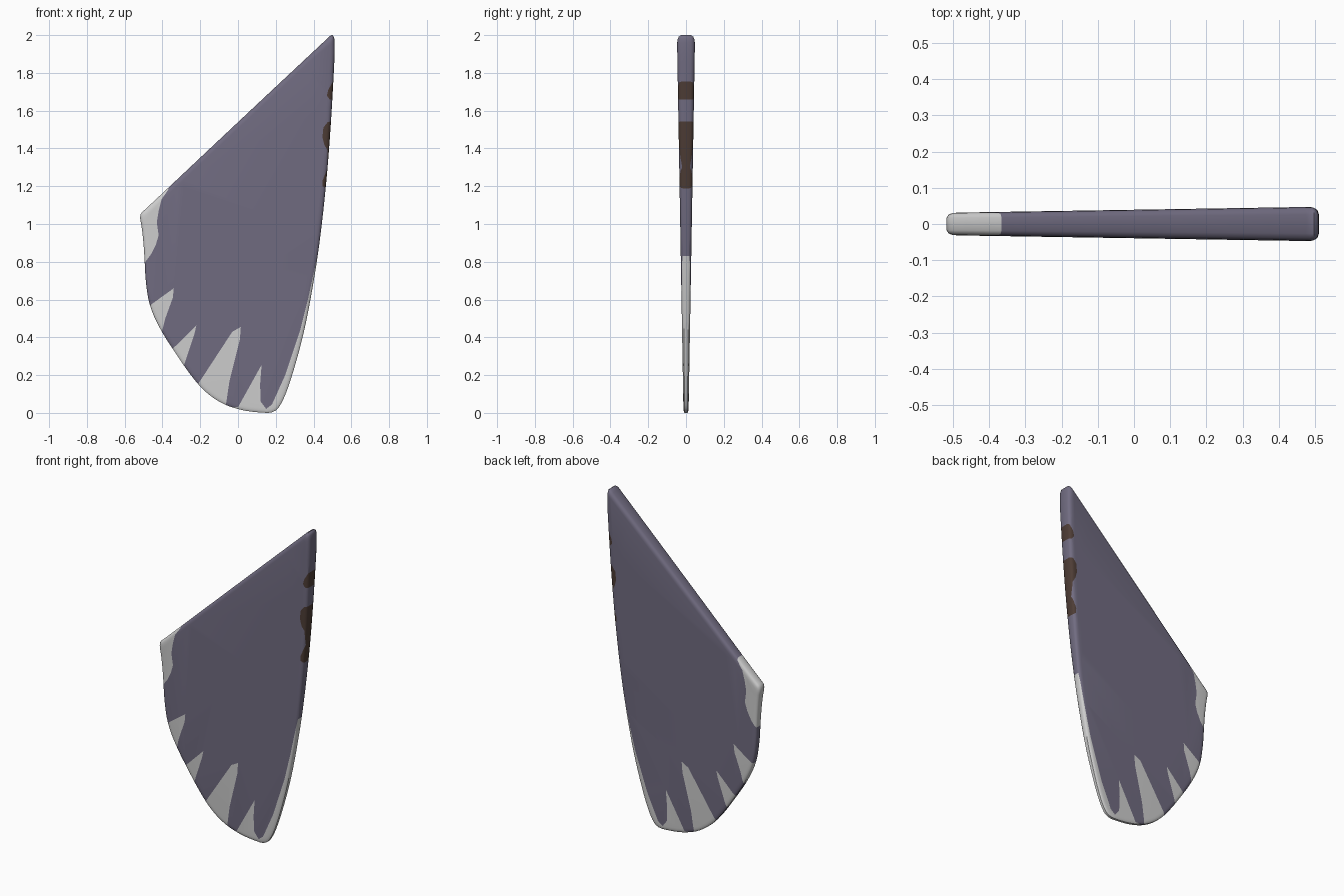
import bpy, bmesh
from mathutils import Vector

if "Cube" in bpy.data.objects:
    bpy.data.objects.remove(bpy.data.objects["Cube"])

# Control outline of the plate in the x-z plane (anticlockwise from the front)
OUTLINE = [(.508, 2.02), (.453, 1.968), (0, 1.543), (-.488, 1.082), (-.523, 1.052),
           (-.508, .98), (-.496, .85), (-.49, .70), (-.468, .56), (-.405, .43),
           (-.33, .315), (-.255, .205), (-.18, .115), (-.09, .05), (.01, .015),
           (.10, .002), (.195, -.002), (.24, .065), (.285, .19), (.345, .405),
           (.388, .62), (.43, .88), (.466, 1.2), (.49, 1.5), (.507, 1.8), (.513, 1.93)]

# Colour patches in the x-z plane
WHITE = [
    [(-.36, 1.22), (-.37, 1.18), (-.405, 1.13), (-.42, 1.07), (-.43, 1.01), (-.42, .94),
     (-.435, .89), (-.46, .84), (-.49, .80), (-.6, .79), (-.6, 1.3)],
    [(-.34, .66), (-.345, .61), (-.385, .5), (-.41, .40), (-.52, .45), (-.50, .54), (-.465, .57)],
    [(-.22, .465), (-.23, .42), (-.285, .255), (-.31, .2), (-.40, .30), (-.345, .34)],
    [(.015, .455), (.01, .39), (-.045, .17), (-.065, .035), (-.07, -.05), (-.26, .07),
     (-.21, .155), (-.03, .43)],
    [(.125, .255), (.117, .15), (.12, .06), (.15, .02), (.2, -.05), (-.08, -.05),
     (-.07, .035), (0, .03), (.05, .12)],
    [(.148, .02), (.18, .045), (.25, .2), (.33, .44), (.37, .6), (.42, .83),
     (.5, .83), (.4, .1), (.2, -.05)],
]
BROWN = [
    [(.54, 1.79), (.50, 1.75), (.478, 1.71), (.47, 1.68), (.485, 1.66), (.54, 1.66)],
    [(.54, 1.55), (.475, 1.54), (.452, 1.51), (.447, 1.46), (.457, 1.42), (.474, 1.39),
     (.474, 1.3), (.46, 1.26), (.448, 1.23), (.448, 1.2), (.47, 1.185), (.54, 1.185)],
]


def inset(points, d):
    out = []
    for i, p in enumerate(points):
        a, b, c = Vector(points[i - 1]), Vector(p), Vector(points[(i + 1) % len(points)])
        e1, e2 = (b - a).normalized(), (c - b).normalized()
        n1, n2 = Vector((-e1.y, e1.x)), Vector((-e2.y, e2.x))
        out.append(b + (n1 + n2) * d / (1 + n1.dot(n2)))
    return out


def rounded(points, times=2):
    for _ in range(times):
        nxt = []
        for i, p in enumerate(points):
            q = points[(i + 1) % len(points)]
            nxt += [p * .75 + q * .25, p * .25 + q * .75]
        points = nxt
    return points


def inside(poly, x, z):
    hit = False
    for i, (x1, z1) in enumerate(poly):
        x2, z2 = poly[i - 1]
        if (z1 > z) != (z2 > z) and x < x1 + (z - z1) * (x2 - x1) / (z2 - z1):
            hit = not hit
    return hit


# Plate: rings from the front face, around the rounded rim, to the back face
bm = bmesh.new()
section = [(.025, 1), (.014, .95), (.005, .82), (0, .55)]
section = [(d, -t) for d, t in section] + [(d, t) for d, t in reversed(section)]
base = rounded(inset(OUTLINE, 0))
z0, z1 = min(p.y for p in base), max(p.y for p in base)
rings = []
for d, t in section:
    ring = []
    for p in rounded(inset(OUTLINE, d)):
        z = (p.y - z0) * 2 / (z1 - z0)
        ring.append(bm.verts.new((p.x, t * (.0135 + .0172 * z), z)))
    rings.append(ring)
n = len(rings[0])
bm.faces.new(rings[0])
bm.faces.new(rings[-1][::-1])
for a, b in zip(rings, rings[1:]):
    for i in range(n):
        j = (i + 1) % n
        bm.faces.new((a[i], b[i], b[j], a[j]))
bmesh.ops.recalc_face_normals(bm, faces=bm.faces[:])

# Cut the patch borders into the faces they cross
for poly in WHITE + BROWN:
    for i, p in enumerate(poly):
        q = poly[i - 1]
        lo = (min(p[0], q[0]), min(p[1], q[1]))
        hi = (max(p[0], q[0]), max(p[1], q[1]))
        faces = []
        for f in bm.faces:
            xs = [v.co.x for v in f.verts]
            zs = [v.co.z for v in f.verts]
            if max(xs) > lo[0] and min(xs) < hi[0] and max(zs) > lo[1] and min(zs) < hi[1]:
                faces.append(f)
        if not faces:
            continue
        geom = faces + list({e for f in faces for e in f.edges}) + list({v for f in faces for v in f.verts})
        bmesh.ops.bisect_plane(bm, geom=geom, dist=1e-5, plane_co=(p[0], 0, p[1]),
                               plane_no=(q[1] - p[1], 0, p[0] - q[0]))

# Colour faces by the patch they lie in
for f in bm.faces:
    c = f.calc_center_median()
    if any(inside(poly, c.x, c.z) for poly in WHITE):
        f.material_index = 1
    elif any(inside(poly, c.x, c.z) for poly in BROWN):
        f.material_index = 2

mesh = bpy.data.meshes.new("blade_plate")
bm.to_mesh(mesh)
bm.free()
for name, col in (("slate_purple", (.165, .15, .22)), ("pale_grey", (.62, .62, .62)),
                  ("dark_brown", (.075, .046, .036))):
    m = bpy.data.materials.new(name)
    m.diffuse_color = (*col, 1)
    m.use_nodes = True
    m.node_tree.nodes["Principled BSDF"].inputs["Base Color"].default_value = m.diffuse_color
    mesh.materials.append(m)
plate = bpy.data.objects.new("blade_plate", mesh)
bpy.context.collection.objects.link(plate)
bpy.context.view_layer.objects.active = plate
plate.select_set(True)
bpy.ops.object.shade_smooth_by_angle(angle=.7)
